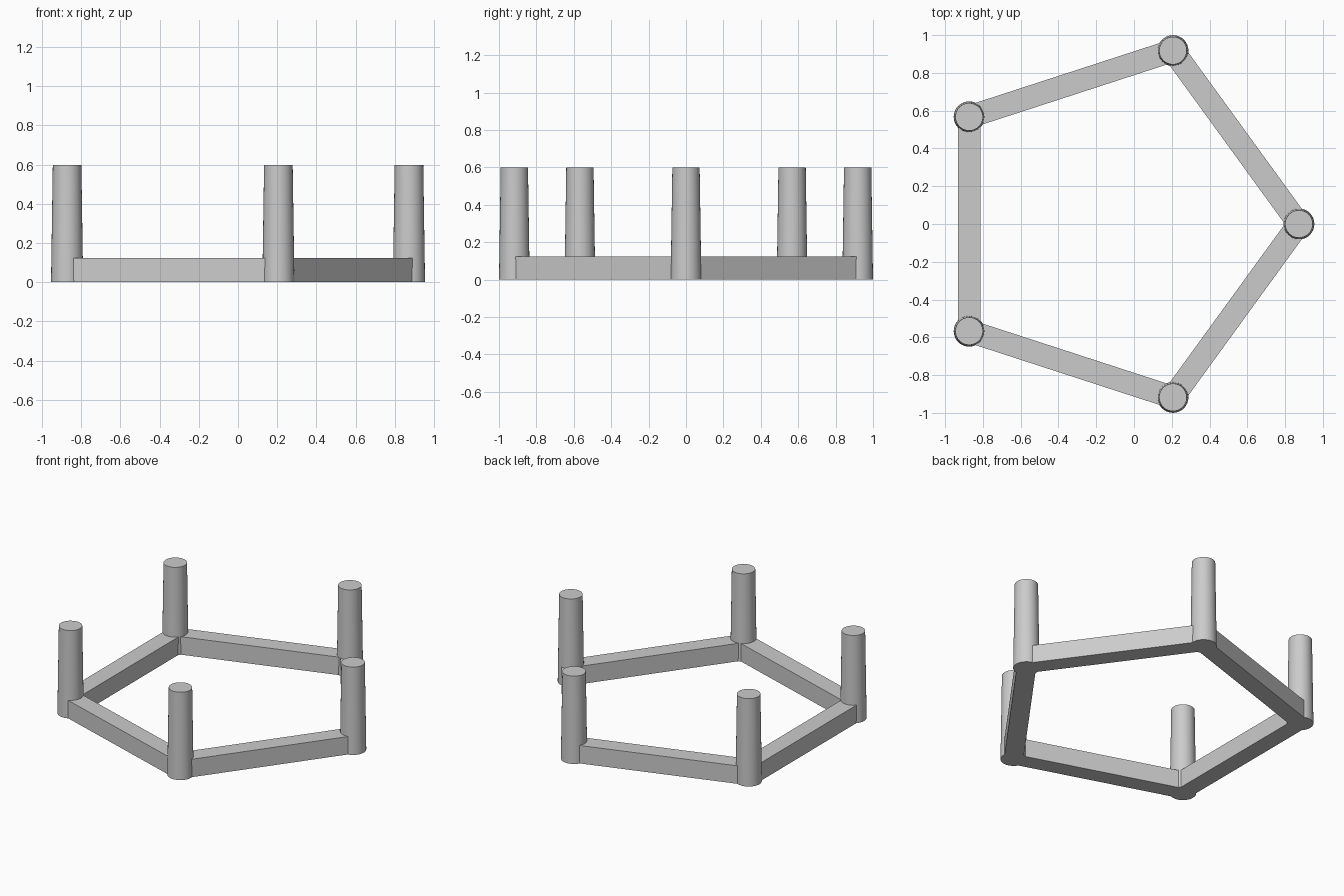
import bpy
import math
from mathutils import Vector

cube = bpy.data.objects.get("Cube")
if cube:
    bpy.data.objects.remove(cube, do_unlink=True)

SIDES = 5
RING = 0.965                      # centre of the ring to each post
OFFSET = -0.092                   # centres the bounding box on x
POST_BASE, POST_TOP, POST_H = 0.082, 0.073, 0.598
BEAM_W, BEAM_H = 0.12, 0.123

grey = bpy.data.materials.new("plain_grey")
grey.use_nodes = True
colour = (0.6, 0.6, 0.6, 1)
grey.diffuse_color = colour
grey.node_tree.nodes["Principled BSDF"].inputs["Base Color"].default_value = colour


def corner(i):
    a = math.tau * i / SIDES
    return Vector((OFFSET + RING * math.cos(a), RING * math.sin(a), 0))


def finish(name):
    obj = bpy.context.object
    obj.name = name
    obj.data.materials.append(grey)
    return obj


for i in range(SIDES):
    a, b = corner(i), corner(i + 1)

    # Tapered round post on each corner
    bpy.ops.mesh.primitive_cone_add(vertices=32, radius1=POST_BASE, radius2=POST_TOP,
                                    depth=POST_H, location=(a.x, a.y, POST_H / 2))
    finish(f"post_{i + 1}")
    bpy.ops.object.shade_smooth_by_angle(angle=math.radians(40))

    # Low beam joining neighbouring posts
    mid, run = (a + b) / 2, b - a
    bpy.ops.mesh.primitive_cube_add(size=1, location=(mid.x, mid.y, BEAM_H / 2),
                                    rotation=(0, 0, math.atan2(run.y, run.x)))
    beam = finish(f"beam_{i + 1}")
    beam.scale = (run.length, BEAM_W, BEAM_H)
    bpy.ops.object.transform_apply(location=False, rotation=False, scale=True)
